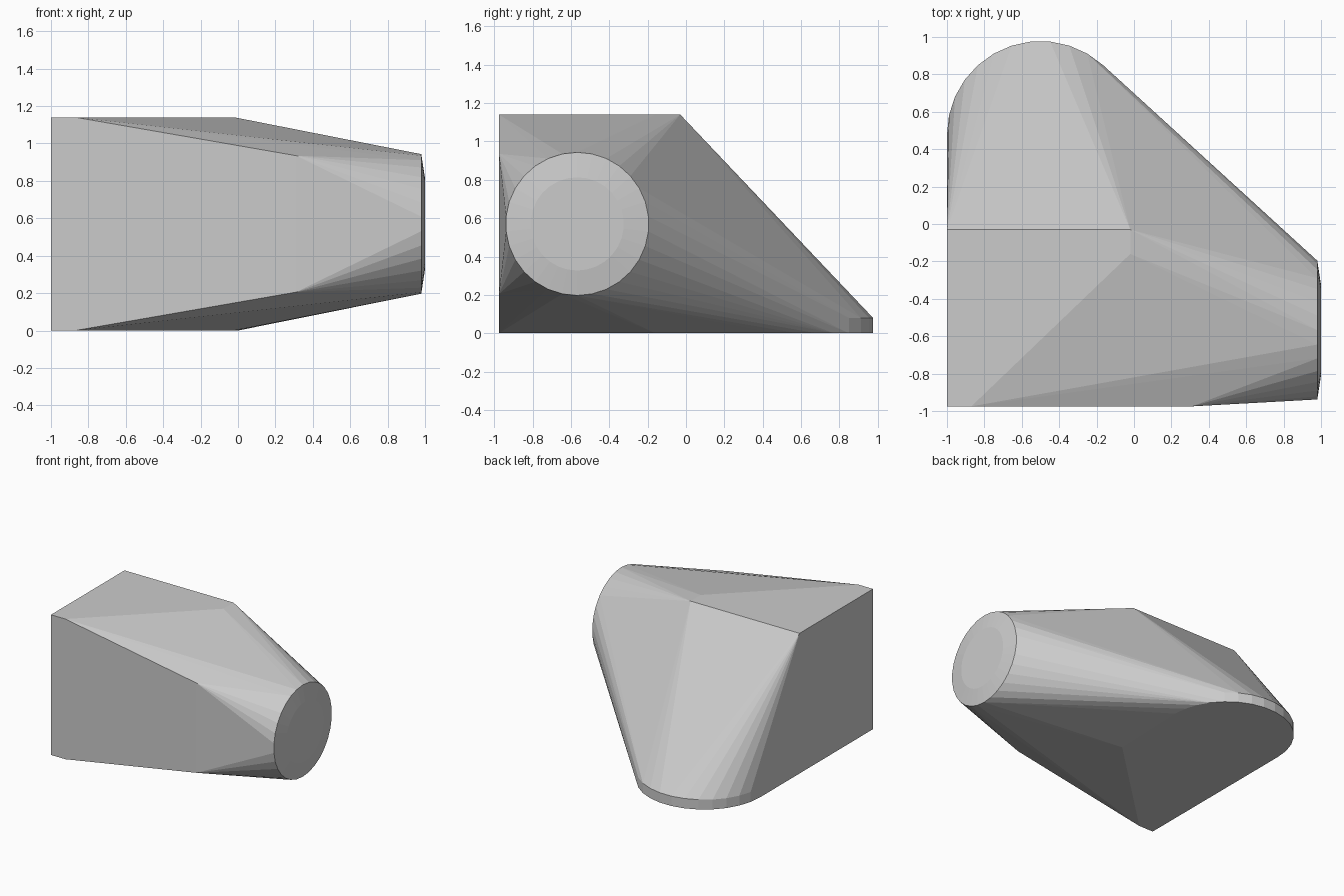
import bpy, bmesh, math

if "Cube" in bpy.data.objects:
    bpy.data.objects.remove(bpy.data.objects["Cube"])

SIDES = 30


def ring(radius, place):
    """Points of a regular polygon, mapped into space by place(a, b)."""
    steps = [2 * math.pi * i / SIDES for i in range(SIDES)]
    return [place(radius * math.cos(t), radius * math.sin(t)) for t in steps]


points = []

# Block corner: flat pentagon, repeated at floor and top
block = [(-1, -0.03), (-0.02, -0.03), (-0.02, -0.16), (-0.87, -0.975), (-1, -0.975)]
for z in (0, 1.14):
    points += [(x, y, z) for x, y in block]

# Front wall's right-hand corners
points += [(0.31, -0.975, z) for z in (0.205, 0.935)]

# Thin round foot at the back
for z in (0, 0.08):
    points += ring(0.5, lambda a, b: (-0.5 + a, 0.478 + b, z))

# Round end on the right, with a shallow bevel
for x, radius in ((0.98, 0.373), (1.0, 0.243)):
    points += ring(radius, lambda a, b: (x, -0.567 + b, 0.57 + a))

# Skin stretched over all the sections
bm = bmesh.new()
for p in points:
    bm.verts.new(p)
bmesh.ops.convex_hull(bm, input=bm.verts[:])
bmesh.ops.delete(bm, geom=[v for v in bm.verts if not v.link_faces], context='VERTS')
bmesh.ops.dissolve_limit(bm, angle_limit=math.radians(0.2),
                         verts=bm.verts[:], edges=bm.edges[:])
bmesh.ops.recalc_face_normals(bm, faces=bm.faces[:])

mesh = bpy.data.meshes.new("hull_body")
bm.to_mesh(mesh)
bm.free()

grey = bpy.data.materials.new("light grey")
grey.diffuse_color = (0.6, 0.6, 0.6, 1)
grey.use_nodes = True
grey.node_tree.nodes["Principled BSDF"].inputs["Base Color"].default_value = grey.diffuse_color
mesh.materials.append(grey)
body = bpy.data.objects.new("hull_body", mesh)
bpy.context.collection.objects.link(body)
